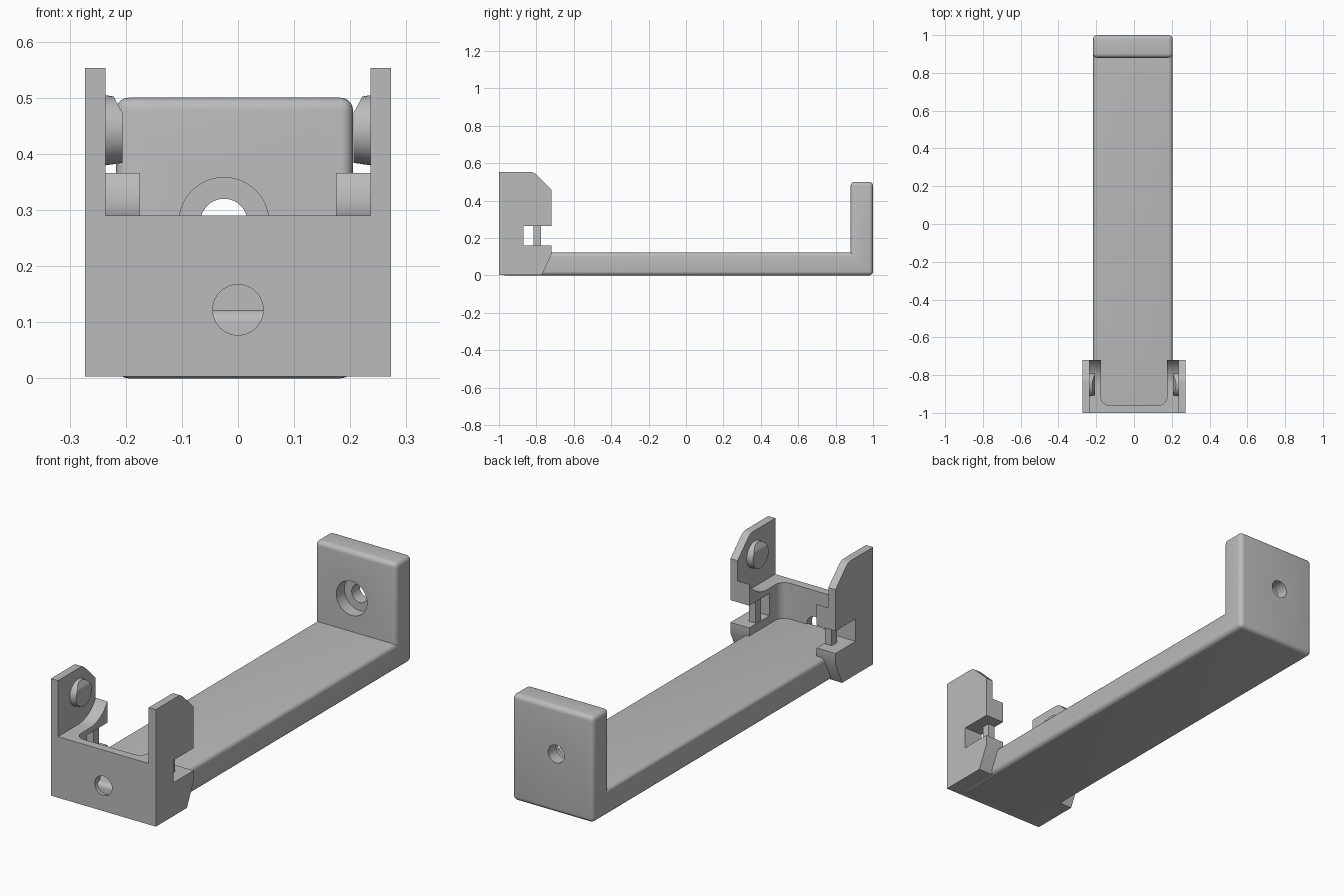
import bpy, bmesh, math
from mathutils import Matrix, Vector

if "Cube" in bpy.data.objects:
    bpy.data.objects.remove(bpy.data.objects["Cube"])

grey = bpy.data.materials.new("plain grey")
grey.use_nodes = True
colour = (0.5, 0.5, 0.5, 1)
grey.diffuse_color = colour
grey.node_tree.nodes["Principled BSDF"].inputs["Base Color"].default_value = colour


def finish(name, bm):
    bmesh.ops.recalc_face_normals(bm, faces=bm.faces)
    mesh = bpy.data.meshes.new(name)
    bm.to_mesh(mesh)
    bm.free()
    mesh.materials.append(grey)
    obj = bpy.data.objects.new(name, mesh)
    bpy.context.collection.objects.link(obj)
    return obj


def prism(points, start, end, axis="x"):
    """Extrude a (y, z) outline along x, or an (x, y) outline along z."""
    bm = bmesh.new()
    place = (lambda a, b: (start, a, b)) if axis == "x" else (lambda a, b: (a, b, start))
    face = bm.faces.new([bm.verts.new(place(a, b)) for a, b in points])
    new = bmesh.ops.extrude_face_region(bm, geom=[face])["geom"]
    shift = Vector((end - start, 0, 0) if axis == "x" else (0, 0, end - start))
    bmesh.ops.translate(bm, vec=shift, verts=[v for v in new if isinstance(v, bmesh.types.BMVert)])
    bmesh.ops.recalc_face_normals(bm, faces=bm.faces)
    return bm


def arc(cx, cy, r, a0, a1, steps=10):
    angles = [math.radians(a0 + (a1 - a0) * i / steps) for i in range(steps + 1)]
    return [(cx + r * math.cos(a), cy + r * math.sin(a)) for a in angles]


def rod(x, z, r, y0, y1):
    """Cylinder along y."""
    bm = bmesh.new()
    spot = Matrix.Translation((x, (y0 + y1) / 2, z)) @ Matrix.Rotation(math.pi / 2, 4, "X")
    bmesh.ops.create_cone(bm, cap_ends=True, segments=48, radius1=r, radius2=r,
                          depth=y1 - y0, matrix=spot)
    return bm


def box(x0, x1, y0, y1, z0, z1):
    return prism([(y0, z0), (y1, z0), (y1, z1), (y0, z1)], x0, x1)


def cut(obj, name, bm):
    cutter = finish(name, bm)
    mod = obj.modifiers.new(name, "BOOLEAN")
    mod.operation = "DIFFERENCE"
    mod.solver = "EXACT"
    mod.object = cutter
    bpy.context.view_layer.objects.active = obj
    bpy.ops.object.modifier_apply(modifier=mod.name)
    bpy.data.objects.remove(cutter)


def smooth(obj):
    bpy.ops.object.select_all(action="DESELECT")
    obj.select_set(True)
    bpy.context.view_layer.objects.active = obj
    bpy.ops.object.shade_smooth_by_angle(angle=math.radians(30))


# L-shaped arm with rounded outer edges
bm = prism([(-0.985, 0), (1, 0), (1, 0.5), (0.88, 0.5), (0.88, 0.122), (-0.985, 0.122)],
           -0.217, 0.205)
bmesh.ops.bevel(bm, geom=[e for e in bm.edges if e.is_convex], offset=0.022,
                segments=5, profile=0.5, affect="EDGES")
arm = finish("arm", bm)

# Counterbored hole in the upright end plate
cut(arm, "bore", rod(-0.025, 0.278, 0.042, 0.8, 1.1))
cut(arm, "counterbore", rod(-0.025, 0.278, 0.08, 0.8, 0.94))
smooth(arm)

# Bracket body with side slots
outline = [(-1, 0.003), (-0.77, 0.003), (-0.72, 0.11), (-0.72, 0.16), (-0.87, 0.16),
           (-0.87, 0.265), (-0.72, 0.265), (-0.72, 0.46)]
outline += arc(-0.835, 0.503, 0.05, 45, 90, 5) + [(-1, 0.553)]
bracket = finish("bracket", prism(outline, -0.273, 0.273))

# Slots stop behind the front wall, so the space between the cheeks is cut out
scoop = [(-1.1, 0.29)] + arc(-0.85, 0.44, 0.15, -90, 0, 16) + [(-0.7, 0.7), (-1.1, 0.7)]
cut(bracket, "scoop", prism(scoop, -0.236, 0.236))
pocket = [(0.175, -0.6), (-0.175, -0.6)]
pocket += arc(-0.13, -0.915, 0.045, 180, 270, 8) + arc(0.13, -0.915, 0.045, 270, 360, 8)
cut(bracket, "pocket", prism(pocket, -0.1, 0.6, "z"))
cut(bracket, "screw_hole", rod(0, 0.122, 0.045, -1.1, -0.9))
smooth(bracket)

for side, word in ((1, "left"), (-1, "right")):
    # Small post bridging each slot
    x0, x1 = sorted((side * 0.18, side * 0.215))
    finish(word + "_slot_post", box(x0, x1, -0.815, -0.775, 0.155, 0.27))

    # Snap nub with a sloped lead-in
    bm = bmesh.new()
    turn = Matrix.Rotation(-side * math.pi / 2, 4, "Y")
    bmesh.ops.create_cone(bm, cap_ends=True, segments=48, radius1=0.063, radius2=0.058,
                          depth=0.034, matrix=Matrix.Translation((side * 0.223, -0.85, 0.442)) @ turn)
    bmesh.ops.bisect_plane(bm, geom=bm.verts[:] + bm.edges[:] + bm.faces[:],
                           plane_co=(side * 0.206, 0, 0.473),
                           plane_no=(-side * 0.03, 0, 0.016), clear_outer=True)
    bmesh.ops.holes_fill(bm, edges=[e for e in bm.edges if e.is_boundary])
    smooth(finish(word + "_snap_nub", bm))
